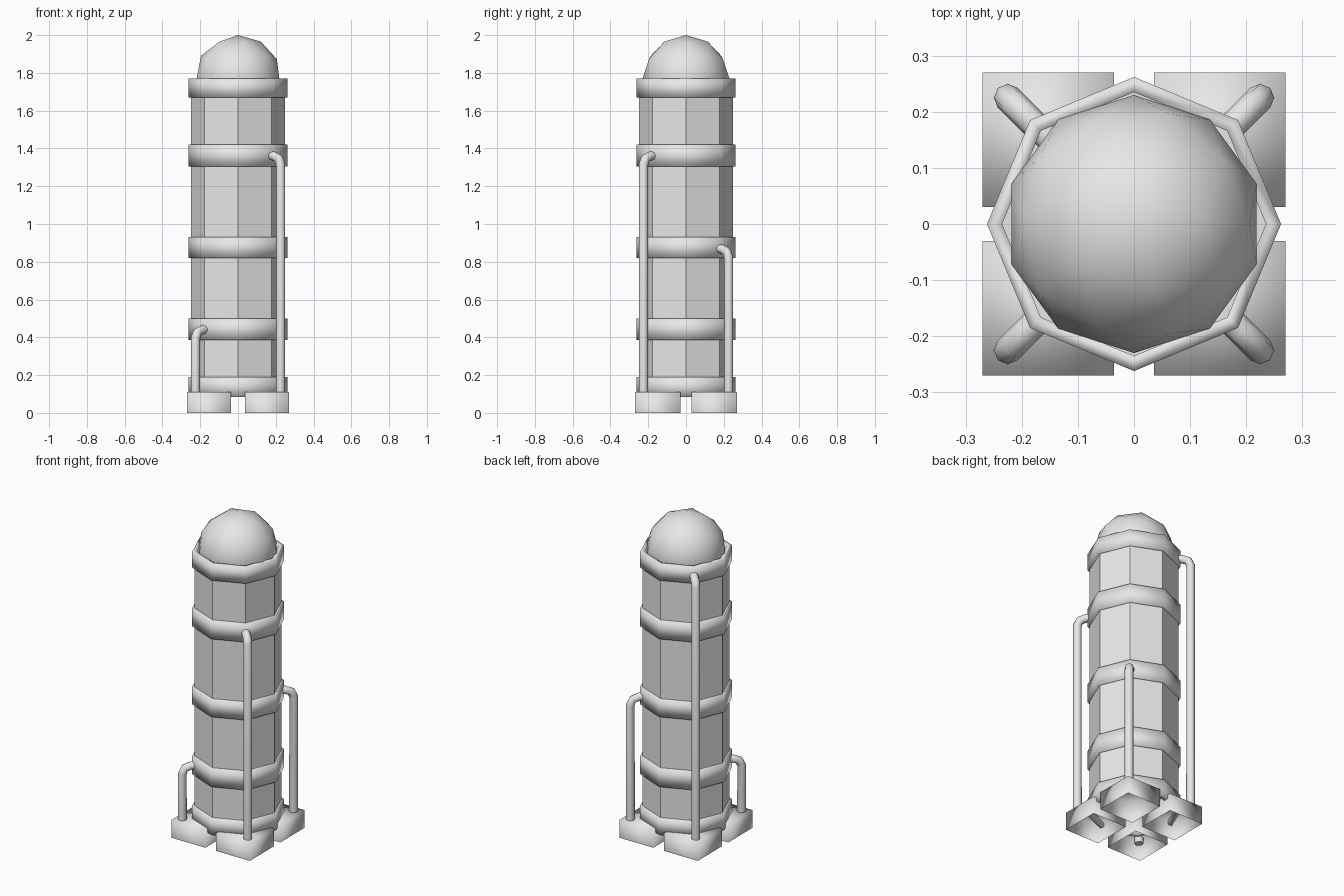
import bpy, bmesh, math
from mathutils import Vector

if "Cube" in bpy.data.objects:
    bpy.data.objects.remove(bpy.data.objects["Cube"])

grey = bpy.data.materials.new("light_grey")
grey.diffuse_color = (0.8, 0.8, 0.8, 1)
grey.use_nodes = True
grey.node_tree.nodes["Principled BSDF"].inputs["Base Color"].default_value = grey.diffuse_color


def make_object(name, bm, smooth):
    bmesh.ops.recalc_face_normals(bm, faces=bm.faces)
    me = bpy.data.meshes.new(name)
    bm.to_mesh(me)
    bm.free()
    me.materials.append(grey)
    for p in me.polygons:
        p.use_smooth = smooth
    ob = bpy.data.objects.new(name, me)
    bpy.context.collection.objects.link(ob)
    return ob


def octagon(bm, r, z):
    return [bm.verts.new((r * math.cos(i * math.pi / 4), r * math.sin(i * math.pi / 4), z))
            for i in range(8)]


def bridge(bm, a, b):
    for i in range(8):
        j = (i + 1) % 8
        bm.faces.new((a[i], a[j], b[j], b[i]))


# Octagonal tank body, flat sides
bm = bmesh.new()
low, high = octagon(bm, 0.25, 0.11), octagon(bm, 0.25, 1.72)
bridge(bm, low, high)
bm.faces.new(low)
bm.faces.new(high)
make_object("tank_body", bm, False)

# Octagonal bands around the body, soft shaded
for n, (z0, z1) in enumerate([(0.085, 0.19), (0.385, 0.5), (0.82, 0.93),
                              (1.305, 1.42), (1.67, 1.77)]):
    bm = bmesh.new()
    loops = [octagon(bm, r, z) for r, z in
             [(0.262, z0), (0.262, z1), (0.235, z1), (0.235, z0)]]
    for k in range(4):
        bridge(bm, loops[k], loops[(k + 1) % 4])
    make_object(f"band_{n + 1}", bm, True)

# Low-poly dome on top
bm = bmesh.new()
bmesh.ops.create_icosphere(bm, subdivisions=2, radius=0.23)
bmesh.ops.translate(bm, verts=bm.verts, vec=(0, 0, 1.77))
make_object("dome", bm, True)

# Hollow feet (open underneath) and a bent pipe rising from each to a band
for sx, sy, top in [(-1, -1, 0.44), (1, 1, 0.868), (1, -1, 1.36), (-1, 1, 1.715)]:
    bm = bmesh.new()
    bmesh.ops.create_cube(bm, size=1)
    bm.faces.ensure_lookup_table()
    bottom = [f for f in bm.faces if f.calc_center_median().z < -0.4]
    bmesh.ops.scale(bm, verts=bm.verts, vec=(0.234, 0.24, 0.11))
    bmesh.ops.translate(bm, verts=bm.verts, vec=(sx * 0.153, sy * 0.15, 0.055))
    bmesh.ops.recalc_face_normals(bm, faces=bm.faces)
    bmesh.ops.delete(bm, geom=bottom, context='FACES_ONLY')
    make_object("foot", bm, True)

    # (horizontal offset, height) path of the pipe
    path = [(0.225, 0.075), (0.225, top - 0.045), (0.215, top - 0.013),
            (0.19, top), (0.15, top)]
    cu = bpy.data.curves.new("pipe", 'CURVE')
    cu.dimensions = '3D'
    cu.bevel_depth = 0.025
    cu.bevel_resolution = 2
    cu.use_fill_caps = True
    sp = cu.splines.new('POLY')
    sp.points.add(len(path) - 1)
    for pt, (d, z) in zip(sp.points, path):
        pt.co = (sx * d, sy * d, z, 1)
    sp.use_smooth = True
    cu.materials.append(grey)
    ob = bpy.data.objects.new("pipe", cu)
    bpy.context.collection.objects.link(ob)
    bpy.ops.object.select_all(action='DESELECT')
    ob.select_set(True)
    bpy.context.view_layer.objects.active = ob
    bpy.ops.object.convert(target='MESH')
